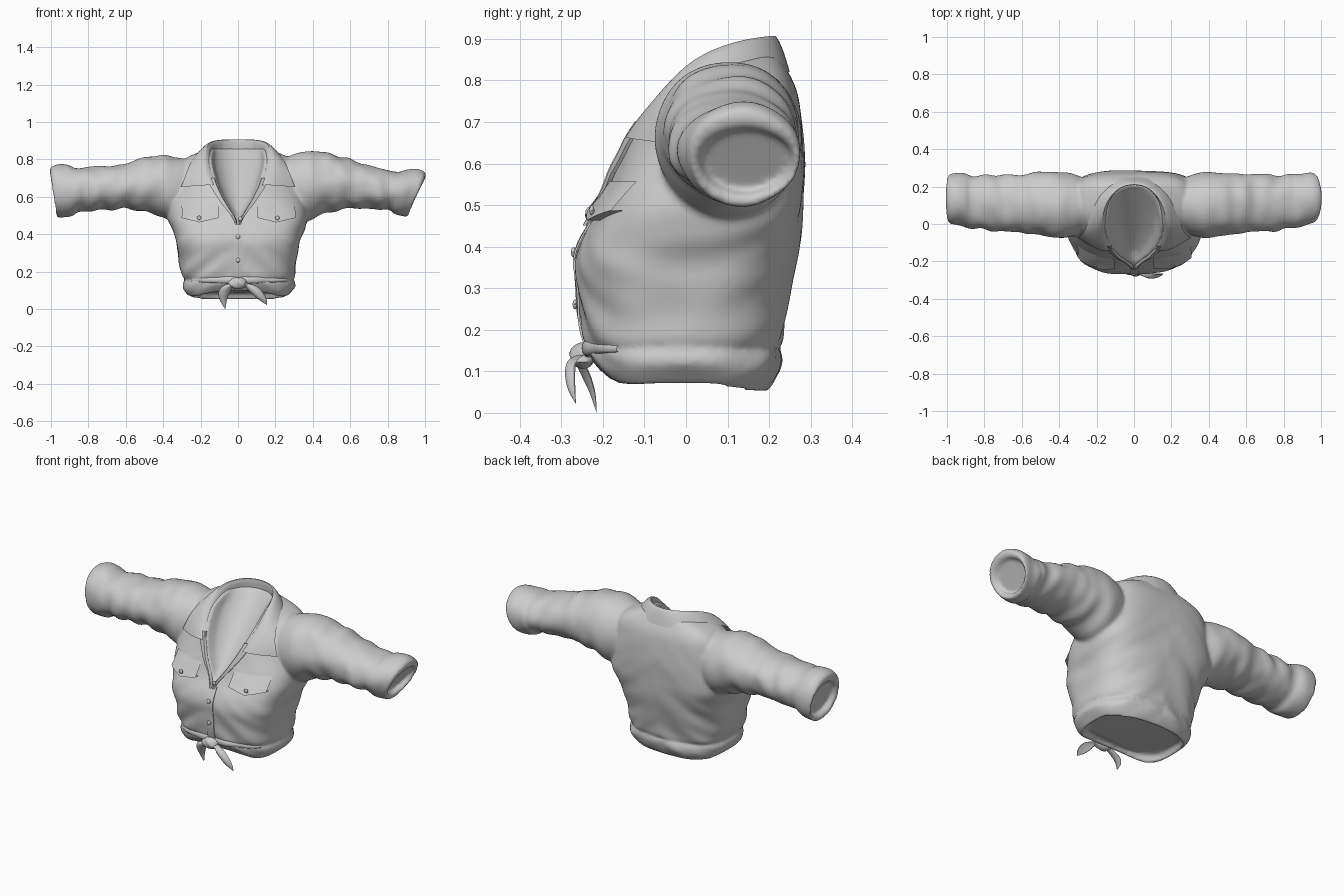
import bpy, bmesh, math
from mathutils import Vector, noise

if "Cube" in bpy.data.objects:
    bpy.data.objects.remove(bpy.data.objects["Cube"])

cloth = bpy.data.materials.new("light_grey_cloth")
cloth.diffuse_color = (0.6, 0.6, 0.6, 1)
cloth.use_nodes = True
cloth.node_tree.nodes["Principled BSDF"].inputs["Base Color"].default_value = cloth.diffuse_color


def clamp(a, lo=0.0, hi=1.0):
    return max(lo, min(hi, a))


def sample(rows, u):
    """Smooth interpolation through a table of rows."""
    i = int(clamp(u, 0, len(rows) - 1.0001))
    f = u - i
    p = [rows[int(clamp(k, 0, len(rows) - 1))] for k in (i - 1, i, i + 1, i + 2)]
    return [b + 0.5 * f * (c - a + f * (2 * a - 5 * b + 4 * c - d + f * (3 * (b - c) + d - a)))
            for a, b, c, d in zip(*p)]


def finish(name, bm, subsurf=0):
    bmesh.ops.remove_doubles(bm, verts=bm.verts, dist=1e-5)
    bmesh.ops.recalc_face_normals(bm, faces=bm.faces)
    me = bpy.data.meshes.new(name)
    bm.to_mesh(me)
    bm.free()
    me.materials.append(cloth)
    ob = bpy.data.objects.new(name, me)
    bpy.context.collection.objects.link(ob)
    if subsurf:
        m = ob.modifiers.new("smooth", 'SUBSURF')
        m.levels = m.render_levels = subsurf
        m.boundary_smooth = 'PRESERVE_CORNERS'
    return ob


def skin(bm, rings, closed=True, caps=False):
    """Skin a list of point rows into bm."""
    vs = [[bm.verts.new(p) for p in r] for r in rings]
    n = len(rings[0])
    for a, b in zip(vs, vs[1:]):
        for j in range(n if closed else n - 1):
            k = (j + 1) % n
            bm.faces.new((a[j], a[k], b[k], b[j]))
    if caps:
        bm.faces.new(vs[0])
        bm.faces.new(vs[-1])


def loft(name, rings, closed=True, subsurf=0):
    bm = bmesh.new()
    skin(bm, rings, closed)
    return finish(name, bm, subsurf)


# Torso sections: height, half width, front y, back y, half neck opening
BODY = [(.085, .25, -.18, .18, 0), (.05, .262, -.195, .19, 0), (.075, .287, -.22, .213, 0),
        (.11, .30, -.232, .23, 0), (.14, .298, -.236, .23, 0), (.155, .286, -.228, .222, 0),
        (.17, .302, -.242, .23, 0), (.22, .313, -.252, .238, 0), (.30, .323, -.265, .254, 0),
        (.36, .335, -.268, .266, 0), (.42, .352, -.25, .275, 0), (.48, .37, -.215, .282, .008),
        (.54, .372, -.19, .285, .045), (.60, .36, -.165, .286, .08), (.66, .344, -.14, .283, .108),
        (.72, .328, -.105, .277, .128), (.77, .31, -.065, .268, .14), (.805, .28, -.03, .254, .143),
        (.83, .23, .005, .24, .14), (.85, .175, .04, .228, .138), (.858, .15, .06, .218, .135)]


def front_power(z):
    """Roundness of the front half: boxy at the waist, oval at the chest."""
    return 2.3 + .6 * clamp((.64 - z) / .16)


def body_point(u, t):
    z, hw, yf, yb, _ = sample(BODY, u)
    s, c = math.sin(t), math.cos(t)
    n = front_power(z) if c > 0 else 2.6 + .7 * clamp((z - .35) / .15)
    x = math.copysign(abs(s) ** (2 / n), s) * hw
    yc, ry = (yf + yb) / 2, (yb - yf) / 2
    y = -math.copysign(abs(c) ** (2 / n), c) * ry
    # diagonal creases, strongest around the waist
    w = 0.045 * clamp(1.3 - z * 1.5, .15, 1) * (1 if z > .1 else .5)
    k = 1 + w * (noise.noise(Vector((x * 5, y * 5, z * 13 + abs(x) * 9))) - .1)
    lift = (.045 * max(0, c) ** 3 + .02 * abs(s) ** 6) * clamp((.17 - z) / .1)
    return Vector((x * k, yc + y * k, z + lift))


def level(z):
    u = 5.0
    while u < len(BODY) - 1 and sample(BODY, u)[0] < z:
        u += .04
    return u


def front(x, z, out=0.0):
    """Point on the front of the torso, pushed forward by out."""
    u = level(z)
    t = math.asin(clamp(abs(x) / sample(BODY, u)[1]) ** (front_power(z) / 2))
    p = body_point(u, t if x >= 0 else -t)
    return p + Vector((0, -out, 0))


# Torso, with a hollow sloping panel closing the neckline
shirt = bmesh.new()
rings = []
for i in range((len(BODY) - 1) * 4 + 1):
    u = i / 4
    z, hw, _, yb, v = sample(BODY, u)
    v = max(0, v)
    t0 = math.asin(clamp(v / hw) ** (front_power(z) / 2))
    ring = [body_point(u, t0 + (2 * math.pi - 2 * t0) * j / 84) for j in range(85)]
    a, b = ring[-1], ring[0]
    deep = max(0, min(-.2 + (z - .46) * 1.02, yb - .02) - a.y) * clamp(v / .03)
    for j in range(1, 16):
        g = j / 16
        p = a.lerp(b, g)
        p.y += deep * math.sqrt(1 - (2 * g - 1) ** 2)
        ring.append(p)
    rings.append(ring)
skin(shirt, rings, caps=True)

# Sleeves: x, bottom z, top z, front y, back y, slant of the ring
SLEEVE = [(.25, .47, .79, -.03, .24, -.04), (.34, .468, .822, -.07, .272, -.03),
          (.42, .50, .835, -.072, .279, -.01), (.52, .525, .815, -.056, .273, 0),
          (.62, .535, .785, -.045, .264, 0), (.74, .532, .768, -.038, .262, 0),
          (.83, .53, .755, -.025, .26, .02), (.865, .508, .768, -.018, .27, .03),
          (.92, .498, .775, -.006, .274, .04), (.957, .50, .75, .005, .27, .045),
          (.952, .525, .715, .028, .257, .045), (.925, .535, .705, .035, .252, .045)]
for sx in (1, -1):
    rings = []
    for i in range(89):
        u = i / 8
        x, zl, zh, yl, yh, sl = sample(SLEEVE, u)
        end = clamp((x - .6) / .25)
        if sx < 0:
            x, sl, zl = x + .03 * end, sl * .4, zl - .01 * end
            zh -= .012 * clamp((x - .25) / .1) * (1 - end)
        else:
            zh += .01 * clamp((x - .25) / .1) * (1 - end) - .025 * end
        ring = []
        amp = clamp((x - .3) / .2) * (1 if u < 6 else .6)
        for j in range(44):
            a = 2 * math.pi * j / 44
            ca, sa = math.cos(a), math.sin(a)
            # bunched cloth rings around the arm
            k = 1 + amp * (.04 * math.sin(52 * x + 1.6 * math.sin(a + sx) + sx)
                           * (.5 + .5 * math.sin(a * 2 + x * 9))
                           + .07 * noise.noise(Vector((x * 14 + sx * 7, ca * 1.3, sa * 1.3))))
            ring.append((sx * (x + sl * sa), (yl + yh) / 2 + ca * k * (yh - yl) / 2,
                         (zl + zh) / 2 + sa * k * (zh - zl) / 2))
        rings.append(ring)
    skin(shirt, rings, caps=True)

# Blend torso and sleeves into one cloth surface
body = finish("shirt_body", shirt)
m = body.modifiers.new("union", 'REMESH')
m.mode, m.voxel_size, m.use_smooth_shade = 'VOXEL', .009, True
m = body.modifiers.new("relax", 'SMOOTH')
m.factor, m.iterations = .5, 6

# Folded collar: stand base, roll, middle of the fall, outer edge; back centre to point
HALF = [((0, .215, .83), (0, .212, .928), (0, .238, .885), (0, .252, .82)),
        ((.085, .20, .835), (.08, .19, .93), (.105, .22, .88), (.125, .245, .82)),
        ((.138, .12, .845), (.148, .11, .912), (.188, .13, .875), (.212, .135, .84)),
        ((.143, .03, .82), (.17, .015, .866), (.208, .010, .842), (.245, .008, .805)),
        ((.137, -.04, .76), (.175, -.058, .787), (.225, -.06, .768), (.272, -.052, .738)),
        ((.118, -.105, .69), (.155, -.128, .71), (.225, -.11, .69), (.29, -.068, .69)),
        ((.108, -.125, .66), (.13, -.152, .665), (.205, -.137, .66), (.305, -.072, .652))]
rows = [[(-x, y, z) for x, y, z in r] for r in HALF[:0:-1]] + HALF
loft("collar", rows, closed=False, subsurf=2)

for side, sx in (("right", 1), ("left", -1)):
    # Turned edge of the neckline below the collar
    rows = []
    for i in range(13):
        z = .45 + .25 * i / 12
        v = max(0, sample(BODY, level(z))[4])
        w = .012 + .035 * i / 12
        rows.append([front(sx * (v + d), z, o) for d, o in
                     ((.001, 0), (.002, .012), (.006, .016), (w * .6, .013), (w, .009), (w, 0))])
    loft(side + "_neck_facing", rows, closed=False)

    # Pocket flap standing away from the chest, with a pointed lower edge
    rows = []
    for i in range(6):
        f = i / 5
        rows.append([front(sx * (.105 + .20 * g), .555 - f * (.07 + .022 * (1 - abs(2 * g - 1))),
                           .005 + .026 * f) for g in [k / 10 for k in range(11)]])
    rows.append([front(sx * (.105 + .02 * k), .485 - .022 * (1 - abs(k / 5 - 1)), 0)
                 for k in range(11)])
    loft(side + "_pocket_flap", rows, closed=False)

    # Gathered roll leading from the knot round the waist
    rows = []
    for i in range(15):
        x = .01 + .25 * i / 14
        p = front(sx * x, .165)
        r = .024 - .016 * i / 14
        rows.append([(p.x, p.y + .006 + .7 * r * math.cos(a), p.z - .012 + r * math.sin(a))
                     for a in [2 * math.pi * k / 12 for k in range(12)]])
    loft(side + "_waist_roll", rows)

# Button strip down the front
loft("button_strip", [[front(x, z, o) for x, o in
     ((-.02, 0), (-.02, .005), (.003, .006), (.026, .005), (.026, 0))]
     for z in [.17 + .29 * i / 16 for i in range(17)]], closed=False)

# Buttons
for i, (x, z, o) in enumerate([(.012, .48, .02), (0, .385, .008), (0, .26, .008),
                               (.21, .485, .032), (-.21, .485, .032)]):
    p = front(x, z, o)
    bm = bmesh.new()
    bmesh.ops.create_uvsphere(bm, u_segments=14, v_segments=8, radius=.012)
    for v in bm.verts:
        v.co = (v.co.x + p.x, v.co.y * .5 + p.y, v.co.z + p.z)
    finish("button_%d" % (i + 1), bm)

# Knot and its two loose ends
bm = bmesh.new()
bmesh.ops.create_uvsphere(bm, u_segments=20, v_segments=12, radius=1)
for v in bm.verts:
    k = 1 + .12 * math.sin(5 * v.co.x + 4 * v.co.z)
    v.co = (v.co.x * .05 * k, -.248 + v.co.y * .03 * k, .138 + v.co.z * .032)
finish("knot", bm)
TAILS = {"left_tie_end": [(-.02, -.25, .14, .022), (-.055, -.25, .12, .03), (-.075, -.235, .085, .03),
                          (-.078, -.222, .045, .018), (-.068, -.215, .0, .001)],
         "right_tie_end": [(.02, -.25, .14, .022), (.065, -.27, .125, .03), (.095, -.275, .095, .034),
                           (.128, -.272, .055, .024), (.155, -.265, .022, .001)]}
for name, path in TAILS.items():
    rows = []
    for i in range(17):
        x, y, z, w = sample(path, i / 4)
        rows.append([(x + w * math.cos(a), y + .35 * w * math.sin(a) + .15 * w * math.cos(2 * a), z)
                     for a in [2 * math.pi * k / 14 for k in range(14)]])
    loft(name, rows)

# Smooth shading with sharp edges kept
for ob in bpy.data.objects:
    ob.select_set(ob != body)
bpy.context.view_layer.objects.active = bpy.data.objects["collar"]
bpy.ops.object.shade_smooth_by_angle(angle=math.radians(40))
